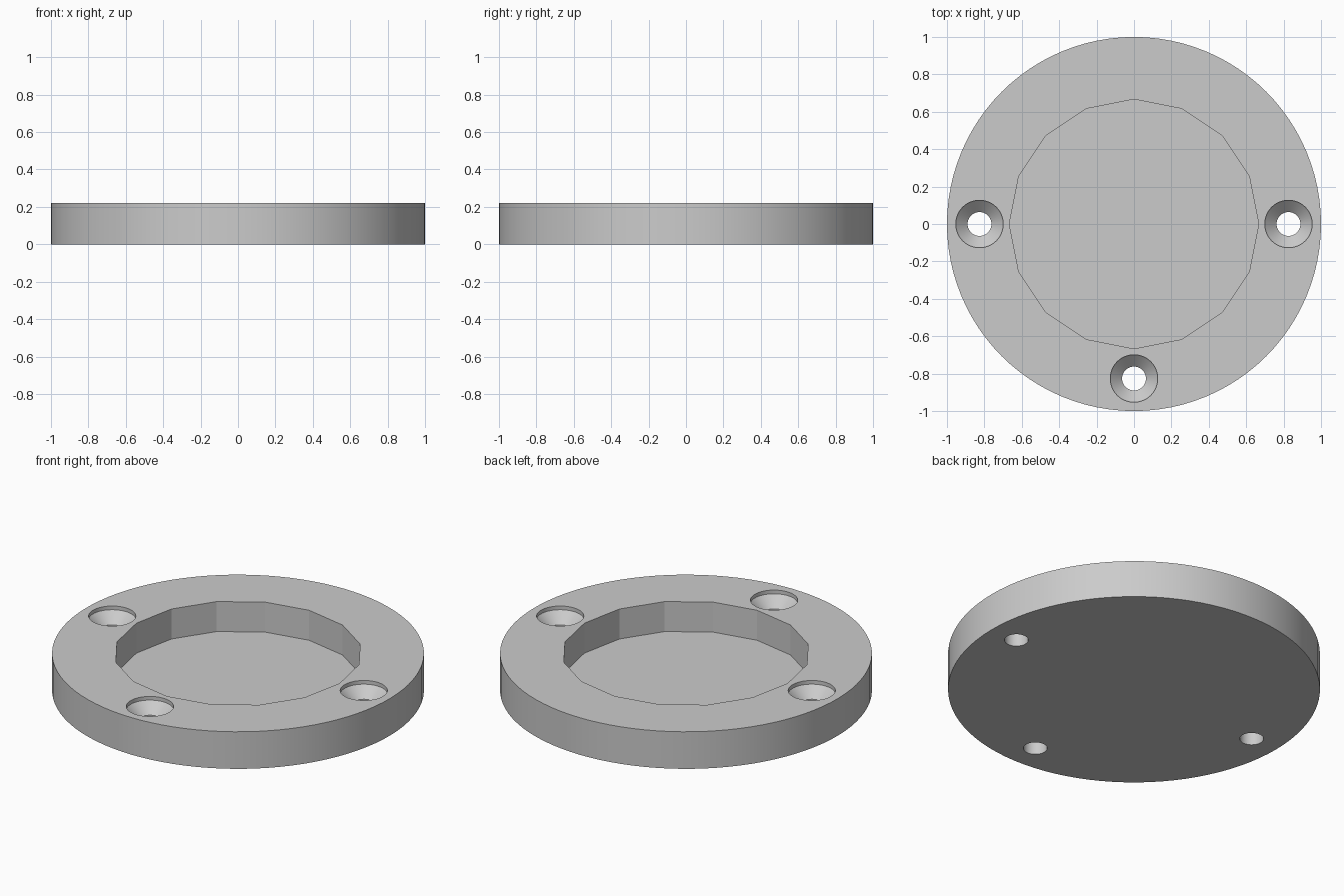
import bpy
import bmesh
from math import pi, radians, sin, cos

RADIUS, HEIGHT = 1.0, 0.22
POCKET_RADIUS, POCKET_FLOOR = 0.667, 0.042
HOLE_OFFSET, HOLE_RADIUS, HEAD_RADIUS = 0.826, 0.064, 0.127
HEAD_DEPTH, CONE_DEPTH = 0.022, 0.06

if "Cube" in bpy.data.objects:
    bpy.data.objects.remove(bpy.data.objects["Cube"])

grey = bpy.data.materials.new("plain grey")
grey.use_nodes = True
colour = (0.6, 0.6, 0.6, 1)
grey.diffuse_color = colour
grey.node_tree.nodes["Principled BSDF"].inputs["Base Color"].default_value = colour


def turned(name, profile, sides, x=0, y=0):
    """Closed solid of revolution from (radius, height) rings, bottom to top."""
    bm = bmesh.new()
    rings = []
    for r, z in profile:
        angles = [2 * pi * i / sides for i in range(sides)]
        rings.append([bm.verts.new((x + r * cos(a), y + r * sin(a), z)) for a in angles])
    for low, high in zip(rings, rings[1:]):
        for i in range(sides):
            j = (i + 1) % sides
            bm.faces.new((low[i], low[j], high[j], high[i]))
    bm.faces.new(rings[0][::-1])
    bm.faces.new(rings[-1])
    mesh = bpy.data.meshes.new(name)
    bm.to_mesh(mesh)
    bm.free()
    mesh.materials.append(grey)
    obj = bpy.data.objects.new(name, mesh)
    bpy.context.collection.objects.link(obj)
    return obj


# Round base plate
plate = turned("base_plate", [(RADIUS, 0), (RADIUS, HEIGHT)], 96)

# Sixteen-sided pocket
cutters = [turned("pocket_cutter", [(POCKET_RADIUS, POCKET_FLOOR), (POCKET_RADIUS, HEIGHT + 0.1)], 16)]

# Countersunk screw holes on the left, right and front
head_z = HEIGHT - HEAD_DEPTH
screw = [(HOLE_RADIUS, -0.1), (HOLE_RADIUS, head_z - CONE_DEPTH),
         (HEAD_RADIUS, head_z), (HEAD_RADIUS, HEIGHT + 0.1)]
for side, angle in (("left", 0), ("right", pi), ("front", -pi / 2)):
    cutters.append(turned(side + "_screw_cutter", screw, 48,
                          HOLE_OFFSET * cos(angle), HOLE_OFFSET * sin(angle)))

# Cut everything out of the plate
for cutter in cutters:
    cut = plate.modifiers.new(cutter.name, 'BOOLEAN')
    cut.operation = 'DIFFERENCE'
    cut.solver = 'EXACT'
    cut.object = cutter
bpy.context.view_layer.update()
result = bpy.data.meshes.new_from_object(plate.evaluated_get(bpy.context.evaluated_depsgraph_get()))
plate.modifiers.clear()
plate.data = result
for cutter in cutters:
    bpy.data.objects.remove(cutter)

# Smooth round walls; the pocket corners stay sharp
bpy.ops.object.select_all(action='DESELECT')
plate.select_set(True)
bpy.context.view_layer.objects.active = plate
bpy.ops.object.shade_smooth_by_angle(angle=radians(20))
